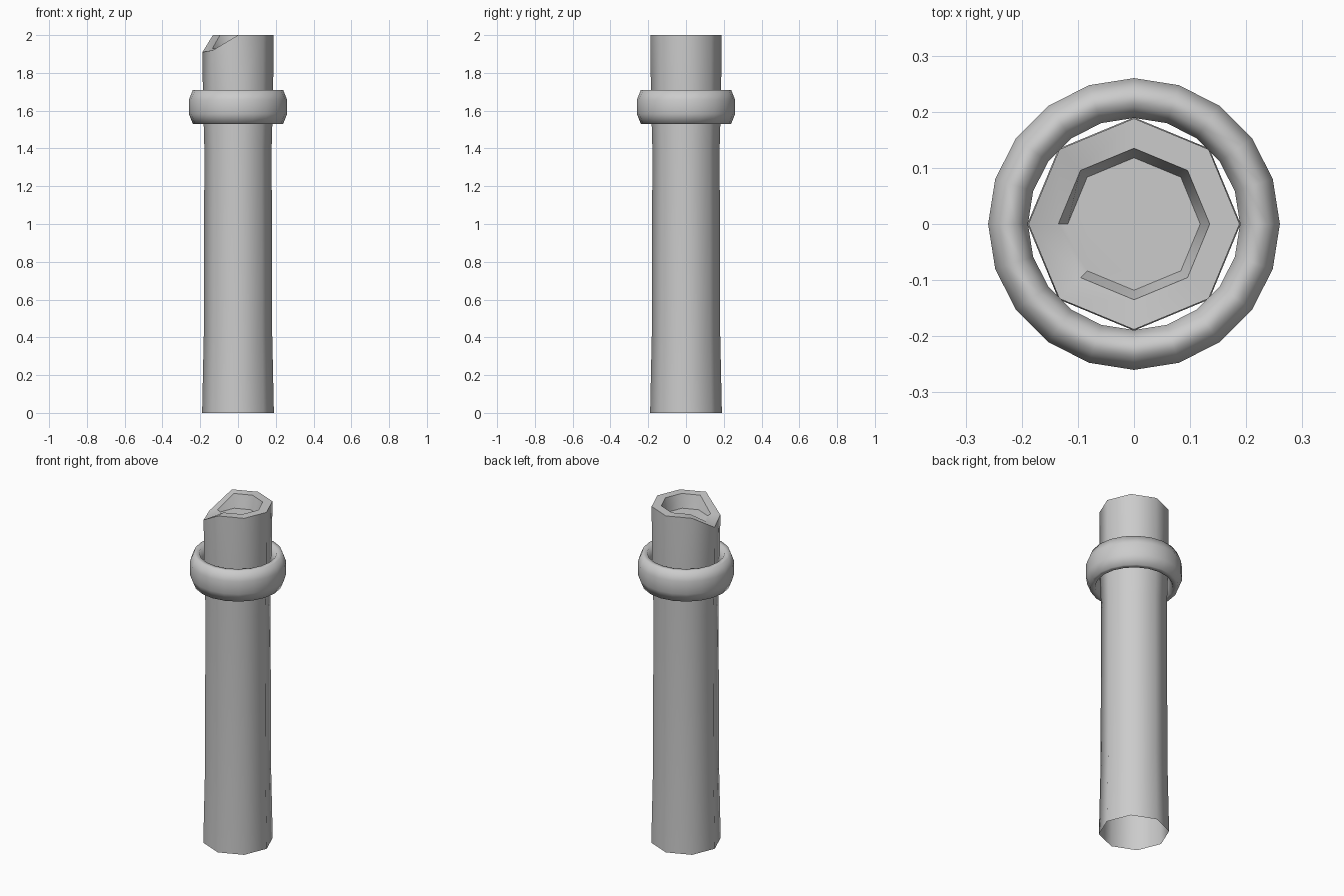
import bpy, bmesh, math

if "Cube" in bpy.data.objects:
    bpy.data.objects.remove(bpy.data.objects["Cube"])

def lathe(name, profile, sides, closed=False, cap_end=False, angle=40, tweak=None):
    """Revolve (radius, z) points around the z axis."""
    bm = bmesh.new()
    rings = []
    for i, (r, z) in enumerate(profile):
        ring = []
        for k in range(sides):
            a = 2 * math.pi * k / sides
            h = tweak(i, k, z) if tweak else z
            ring.append(bm.verts.new((r * math.cos(a), r * math.sin(a), h)))
        rings.append(ring)
    pairs = list(zip(rings, rings[1:]))
    if closed:
        pairs.append((rings[-1], rings[0]))
    for low, high in pairs:
        for k in range(sides):
            n = (k + 1) % sides
            bm.faces.new((low[k], low[n], high[n], high[k]))
    if cap_end:
        bm.faces.new(rings[-1])
    mesh = bpy.data.meshes.new(name)
    bm.to_mesh(mesh)
    bm.free()
    obj = bpy.data.objects.new(name, mesh)
    bpy.context.collection.objects.link(obj)
    bpy.ops.object.select_all(action='DESELECT')
    obj.select_set(True)
    bpy.context.view_layer.objects.active = obj
    bpy.ops.object.shade_smooth_by_angle(angle=math.radians(angle))
    return obj

# Octagonal post, open below, with a shallow hollow in its top
post = [(0.19, 0), (0.181, 0.42), (0.178, 1.4), (0.186, 1.68),
        (0.188, 2.0), (0.135, 2.0), (0.118, 1.92)]

def chip(i, k, z):
    # Chipped rim: two neighbouring corners are lowered
    if k in (4, 5):
        if i == 4:
            return 1.91 if k == 4 else 1.92
        if i == 5:
            return 1.93
    return z

lathe("post", post, 8, cap_end=True, angle=50, tweak=chip)

# Rounded collar around the post
cr, cz, hr, hz = 0.2245, 1.62, 0.0355, 0.09
collar = []
for j in range(8):
    a = math.radians(22.5 + 45 * j)
    s = 1 / math.cos(math.radians(22.5))
    collar.append((cr + hr * s * math.cos(a), cz + hz * s * math.sin(a)))
lathe("collar", collar, 20, closed=True, angle=75)
